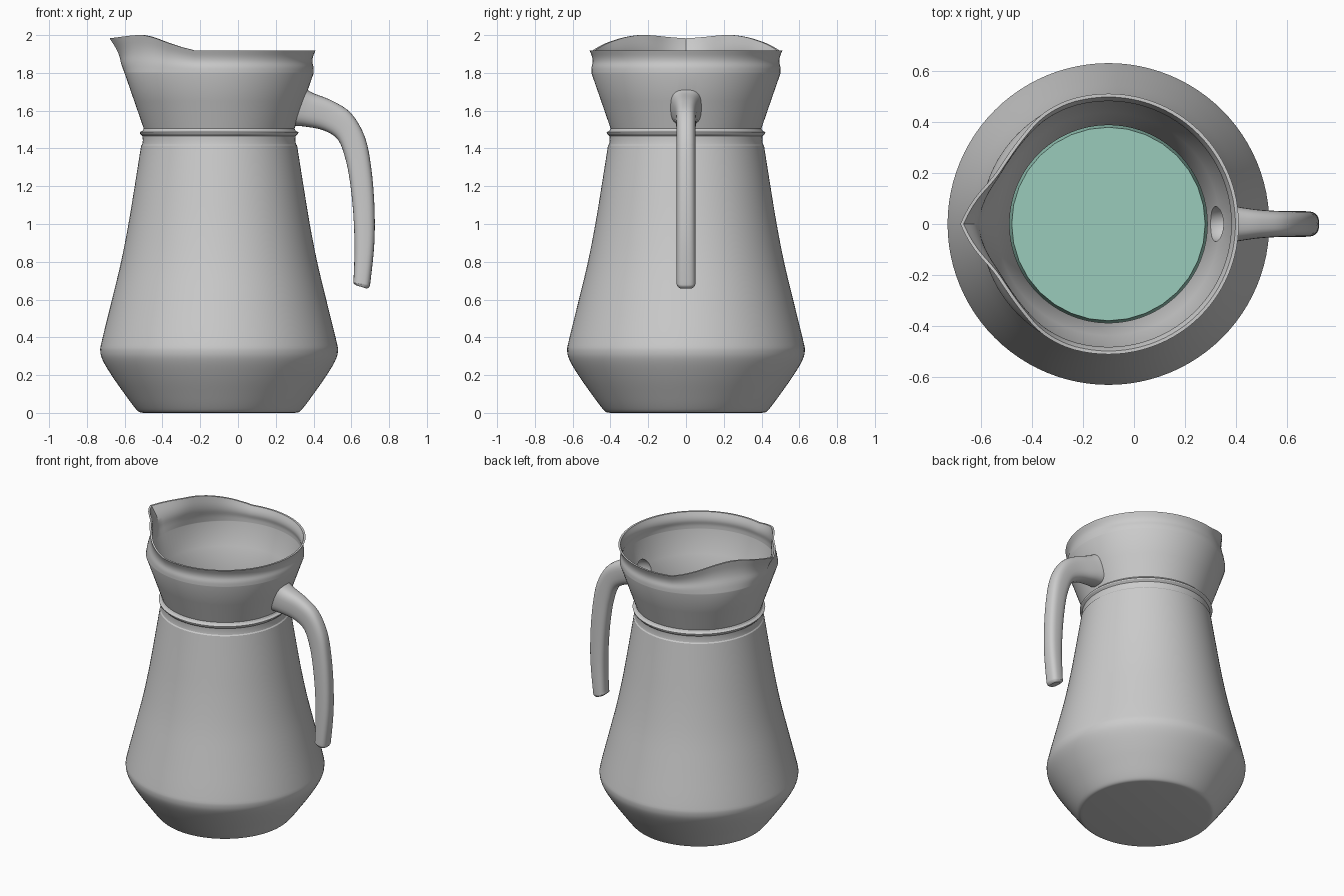
import bpy, bmesh
from math import sin, cos, pi, radians, degrees
from mathutils import Vector

if "Cube" in bpy.data.objects:
    bpy.data.objects.remove(bpy.data.objects["Cube"])

CX = -0.1       # axis of the jug
WALL = 0.013    # wall thickness


def spline(pts, n):
    """Catmull-Rom curve through points of any dimension."""
    out = []
    p = [Vector(q) for q in pts]
    p = [2 * p[0] - p[1]] + p + [2 * p[-1] - p[-2]]
    for i in range(1, len(p) - 2):
        a, b, c, d = p[i - 1:i + 3]
        for k in range(n):
            t = k / n
            out.append(0.5 * (2 * b + (c - a) * t + (2 * a - 5 * b + 4 * c - d) * t * t
                              + (3 * b - a - 3 * c + d) * t ** 3))
    return out + [p[-2]]


def skin(name, rings):
    """Closed solid through a list of equal-length rings."""
    bm = bmesh.new()
    loops = [[bm.verts.new(co) for co in ring] for ring in rings]
    n = len(loops[0])
    for a, b in zip(loops, loops[1:]):
        for i in range(n):
            j = (i + 1) % n
            bm.faces.new((a[i], a[j], b[j], b[i]))
    bm.faces.new(loops[0][::-1])
    bm.faces.new(loops[-1])
    bmesh.ops.recalc_face_normals(bm, faces=bm.faces)
    me = bpy.data.meshes.new(name)
    bm.to_mesh(me)
    bm.free()
    ob = bpy.data.objects.new(name, me)
    bpy.context.collection.objects.link(ob)
    return ob


def activate(ob):
    bpy.ops.object.select_all(action='DESELECT')
    ob.select_set(True)
    bpy.context.view_layer.objects.active = ob


def smooth(ob, angle=30):
    activate(ob)
    bpy.ops.object.shade_smooth_by_angle(angle=radians(angle))


# Rim outline: degrees from the spout, radius, height
RIM = spline([(0, .58, 1.983), (8, .546, 1.988), (21, .492, 1.998), (32, .478, 2.0),
              (45, .483, 1.985), (59, .502, 1.955), (72, .51, 1.926), (84, .51, 1.918),
              (180, .51, 1.918)], 6)


def rim_at(deg):
    for a, b in zip(RIM, RIM[1:]):
        if deg <= b[0]:
            return a.lerp(b, max(0, (deg - a[0]) / (b[0] - a[0])))
    return RIM[-1]


def lathe_ring(r, z, n=96, inset=0):
    """Ring around the axis; above z 1.8 it blends into the spout outline."""
    t = max(0, (z - 1.8) / .118)
    ring = []
    for i in range(n):
        th = 2 * pi * i / n
        rr, zz = r - inset, z
        if t > 0:
            d = degrees(th)
            _, rim_r, rim_z = rim_at(min(d, 360 - d))
            rr += t * (rim_r - .51)
            zz = 1.8 + t * (rim_z - 1.8)
        ring.append((CX - rr * cos(th), -rr * sin(th), zz))
    return ring


# Outer profiles (radius, height)
belly = spline([(.40, 0), (.425, .006), (.452, .035), (.50, .10), (.56, .185), (.612, .27),
                (.629, .325), (.62, .385), (.567, .60), (.519, .80), (.480, 1.0),
                (.447, 1.2), (.413, 1.415)], 4)
collar = [(.407, 1.422), (.404, 1.44), (.405, 1.465), (.418, 1.478), (.420, 1.486),
          (.405, 1.494), (.399, 1.505)]
neck = [(.449, 1.65), (.501, 1.80)]
lip = spline([(.501, 1.803), (.500, 1.83), (.494, 1.858), (.497, 1.885), (.51, 1.918)], 3)

# Jug: up the outside, over the rim, down the inside
outer = [tuple(p) for p in belly] + collar + neck + [tuple(p) for p in lip]
inner = [tuple(p) for p in belly if p[1] > .03] + [(.402, 1.46), (.400, 1.50)] + neck \
    + [tuple(p) for p in lip]
rings = [lathe_ring(r, z) for r, z in outer]
rings += [lathe_ring(r, z, inset=WALL) for r, z in reversed(inner)]
jug = skin("jug_body", rings)

# Handle: upper edge x,z, lower edge x,z, half width
stations = spline([(.361, 1.715, .295, 1.52, .082), (.40, 1.692, .36, 1.515, .072),
                   (.50, 1.652, .455, 1.495, .057), (.60, 1.585, .53, 1.445, .051),
                   (.672, 1.46, .570, 1.34, .05), (.705, 1.30, .593, 1.22, .05),
                   (.722, 1.10, .610, 1.06, .05), (.722, .90, .617, .88, .05),
                   (.702, .70, .612, .71, .05), (.695, .668, .610, .69, .048),
                   (.682, .658, .624, .676, .04)], 4)


def handle_ring(s, n=32):
    up, low = Vector((s[0], 0, s[1])), Vector((s[2], 0, s[3]))
    mid, half = (up + low) / 2, (up - low) / 2
    ring = []
    for i in range(n):
        a = 2 * pi * i / n
        c, d = cos(a), sin(a)
        e = 2 / 2.8
        u = abs(c) ** e * (1 if c > 0 else -1)
        v = abs(d) ** e * (1 if d > 0 else -1)
        ring.append(mid + half * u + Vector((0, s[4] * v, 0)))
    return ring


handle = skin("handle", [handle_ring(s) for s in stations])

# Hollow where the handle meets the inside of the neck
bpy.ops.mesh.primitive_uv_sphere_add(segments=32, ring_count=16, radius=1,
                                     location=(.335, 0, 1.612), rotation=(0, radians(15), 0))
cutter = bpy.context.object
cutter.name = "hollow_cutter"
cutter.scale = (.095, .07, .08)
cutter.hide_render = True
for ob in (jug, handle):
    activate(ob)
    mod = ob.modifiers.new("hollow", 'BOOLEAN')
    mod.operation = 'DIFFERENCE'
    mod.solver = 'EXACT'
    mod.object = cutter
    bpy.ops.object.modifier_apply(modifier=mod.name)
bpy.data.objects.remove(cutter)
smooth(jug)
smooth(handle)

# Liquid filling the jug up to just below the collar
fill = [p for p in belly if .03 < p[1] < 1.37] + [Vector((.4165, 1.39))]
liquid = skin("liquid", [lathe_ring(r, z, 32, WALL + .025) for r, z in fill])
smooth(liquid)
mat = bpy.data.materials.new("liquid_green")
mat.diffuse_color = (.32, .6, .5, 1)
mat.use_nodes = True
mat.node_tree.nodes["Principled BSDF"].inputs["Base Color"].default_value = mat.diffuse_color
liquid.data.materials.append(mat)
